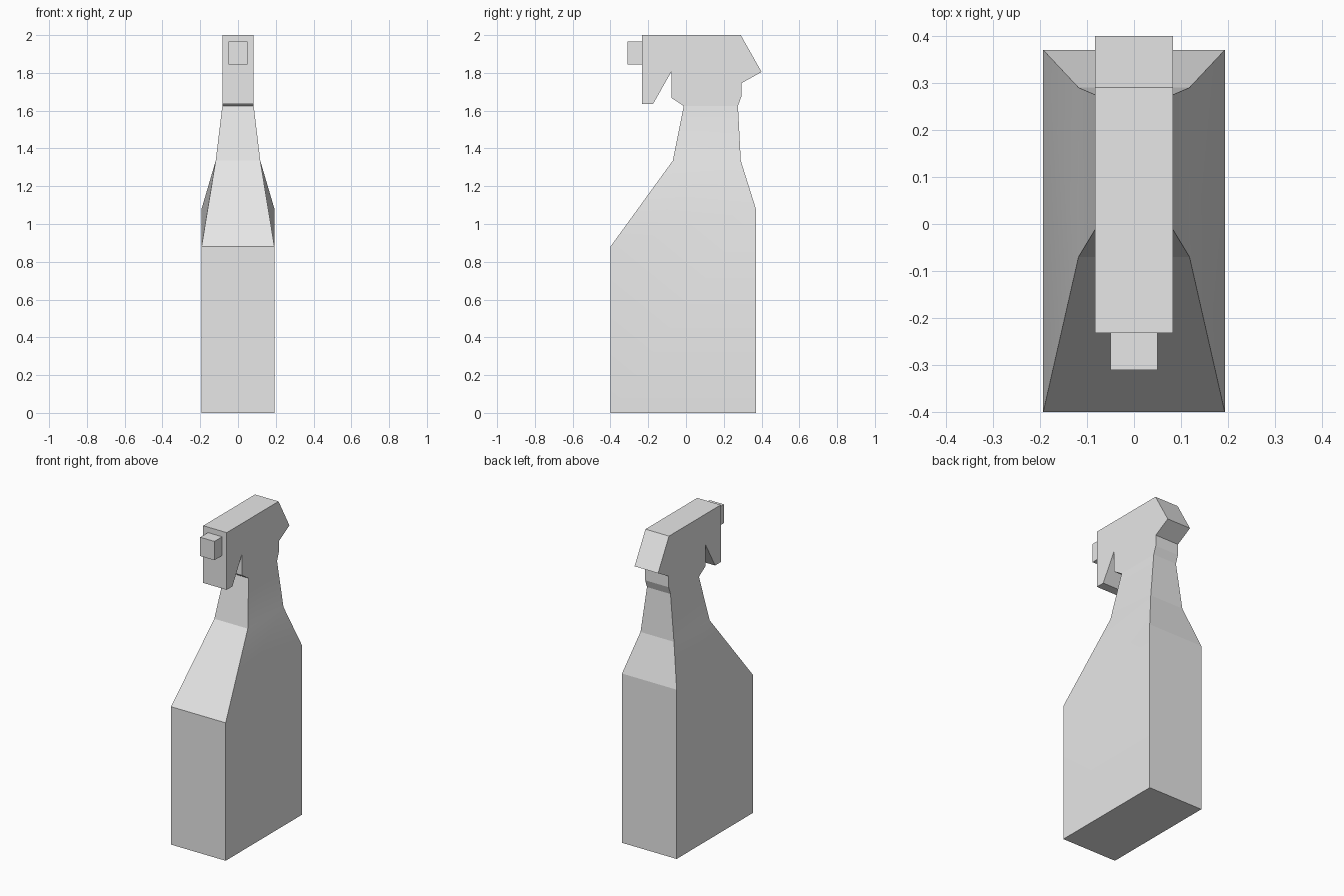
import bpy
import bmesh

cube = bpy.data.objects.get("Cube")
if cube:
    bpy.data.objects.remove(cube, do_unlink=True)

grey = bpy.data.materials.new("plain_grey")
grey.use_nodes = True
colour = (0.8, 0.8, 0.8, 1)
grey.diffuse_color = colour
grey.node_tree.nodes["Principled BSDF"].inputs["Base Color"].default_value = colour


def finish(name, bm):
    bmesh.ops.recalc_face_normals(bm, faces=bm.faces[:])
    # Soft shading only on the flanks, crisp edges elsewhere
    for face in bm.faces:
        face.smooth = abs(face.normal.x) > 0.8
    for edge in bm.edges:
        edge.smooth = all(f.smooth for f in edge.link_faces)
    mesh = bpy.data.meshes.new(name)
    bm.to_mesh(mesh)
    bm.free()
    mesh.materials.append(grey)
    obj = bpy.data.objects.new(name, mesh)
    bpy.context.collection.objects.link(obj)
    return obj


def extrude_profile(name, profile, half_width):
    bm = bmesh.new()
    face = bm.faces.new([bm.verts.new((-half_width, y, z)) for y, z in profile])
    result = bmesh.ops.extrude_face_region(bm, geom=[face])
    verts = [v for v in result["geom"] if isinstance(v, bmesh.types.BMVert)]
    bmesh.ops.translate(bm, verts=verts, vec=(2 * half_width, 0, 0))
    return finish(name, bm)


# Bottle: loft of rings (half width, front y, front z, back y, back z)
rings = [
    (0.193, -0.40, 0.0, 0.37, 0.0),
    (0.193, -0.40, 0.88, 0.37, 1.08),
    (0.118, -0.07, 1.335, 0.29, 1.335),
    (0.083, -0.012, 1.625, 0.275, 1.625),
]
bm = bmesh.new()
loops = []
for w, fy, fz, by, bz in rings:
    corners = [(-w, fy, fz), (w, fy, fz), (w, by, bz), (-w, by, bz)]
    loops.append([bm.verts.new(c) for c in corners])
for low, high in zip(loops, loops[1:]):
    for i in range(4):
        j = (i + 1) % 4
        bm.faces.new((low[i], low[j], high[j], high[i]))
bm.faces.new(loops[0][::-1])
finish("bottle", bm)

# Spray head with trigger, as one side profile (y, z)
head_profile = [
    (-0.232, 2.0), (0.29, 2.0), (0.40, 1.805), (0.293, 1.745),
    (0.293, 1.675), (0.275, 1.625), (-0.012, 1.625), (-0.078, 1.668),
    (-0.078, 1.805), (-0.175, 1.635), (-0.232, 1.635),
]
extrude_profile("spray_head", head_profile, 0.083)

# Square nozzle on the front of the head
nozzle_profile = [(-0.31, 1.845), (-0.232, 1.845), (-0.232, 1.965), (-0.31, 1.965)]
extrude_profile("nozzle", nozzle_profile, 0.05)
